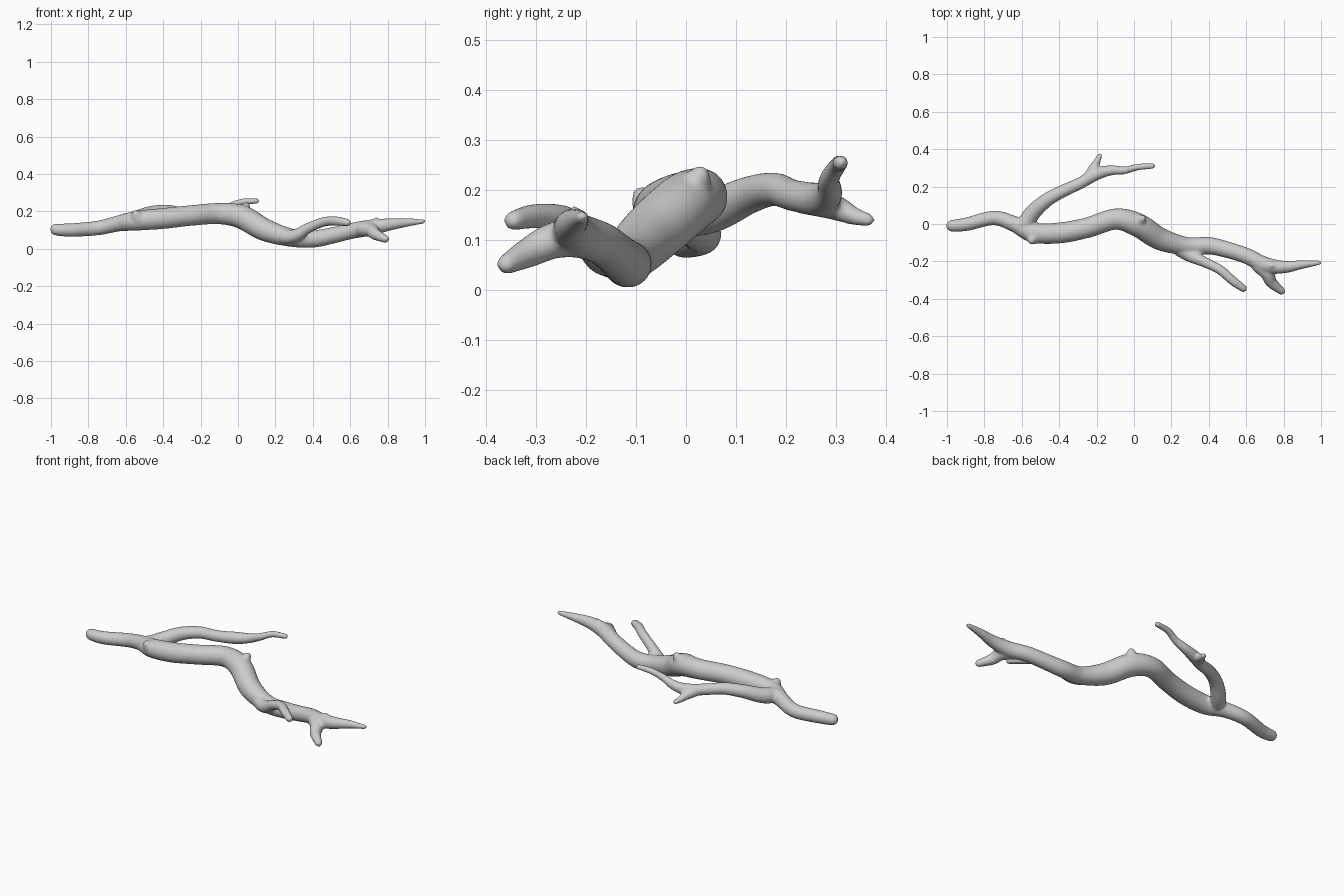
import bpy, bmesh, math
from mathutils import Vector

SIDES, STEPS = 20, 12


def catmull(a, b, c, d, t):
    return 0.5 * (2 * b + (c - a) * t + (2 * a - 5 * b + 4 * c - d) * t * t
                  + (3 * b - a - 3 * c + d) * t ** 3)


def limb(bm, pts):
    """Sweep a round-ended tube through (x, y, z, radius) points."""
    p = [Vector(q) for q in pts]
    p = [2 * p[0] - p[1]] + p + [2 * p[-1] - p[-2]]
    path = [catmull(*p[i:i + 4], s / STEPS)
            for i in range(len(p) - 3) for s in range(STEPS)] + [p[-2]]
    pos = [q.xyz for q in path]
    dist = [0.0]
    for a, b in zip(pos, pos[1:]):
        dist.append(dist[-1] + (b - a).length)
    rings = []
    for i, c in enumerate(pos):
        tangent = (pos[min(i + 1, len(pos) - 1)] - pos[max(i - 1, 0)]).normalized()
        side = tangent.cross(Vector((0, 0, 1))).normalized()
        up = side.cross(tangent)
        r = path[i].w
        d = min(dist[i], dist[-1] - dist[i]) / r
        r *= max(0.15, math.sqrt(max(0, 1 - (1 - min(d, 1)) ** 2)))
        rings.append([bm.verts.new(c + r * (math.cos(t) * side + math.sin(t) * up))
                      for t in (2 * math.pi * k / SIDES for k in range(SIDES))])
    for a, b in zip(rings, rings[1:]):
        for k in range(SIDES):
            n = (k + 1) % SIDES
            bm.faces.new((a[k], a[n], b[n], b[k]))
    bm.faces.new(rings[0][::-1])
    bm.faces.new(rings[-1])


bm = bmesh.new()
# Main stem
limb(bm, [(-1.005, -.012, .105, .03), (-.9, -.002, .1, .036), (-.75, .032, .111, .039),
          (-.64, .0, .135, .043), (-.54, -.046, .15, .053), (-.4, -.048, .162, .056),
          (-.25, -.02, .178, .055), (-.1, .026, .188, .057), (.02, -.005, .17, .064),
          (.14, -.08, .103, .061), (.28, -.118, .06, .049), (.4, -.116, .053, .047),
          (.5, -.138, .07, .044), (.6, -.17, .094, .043), (.7, -.218, .112, .043),
          (.8, -.23, .128, .034), (.9, -.217, .14, .023), (1.005, -.206, .147, .011)])
# Long rear branch
limb(bm, [(-.6, -.04, .145, .045), (-.55, .05, .158, .044), (-.47, .125, .19, .038),
          (-.38, .176, .202, .034), (-.29, .217, .189, .032), (-.2, .268, .182, .034),
          (-.12, .287, .195, .027), (-.05, .287, .222, .021), (.02, .304, .25, .018),
          (.115, .311, .256, .015)])
# Rear twig
limb(bm, [(-.25, .24, .183, .03), (-.215, .3, .165, .026), (-.195, .34, .147, .018),
          (-.178, .378, .138, .013)])
# Arching front branch
limb(bm, [(.22, -.115, .065, .045), (.3, -.168, .068, .036), (.38, -.205, .113, .028),
          (.46, -.245, .144, .026), (.53, -.305, .148, .025), (.602, -.357, .136, .019)])
# Forked front twig
limb(bm, [(.64, -.2, .105, .04), (.71, -.262, .1, .037), (.735, -.312, .077, .031),
          (.805, -.372, .045, .018)])
# Knots and broken stubs
limb(bm, [(-.5, -.05, .15, .05), (-.535, -.07, .168, .043), (-.555, -.102, .203, .012)])
limb(bm, [(-.02, -.01, .17, .06), (.02, .01, .195, .042), (.055, .037, .246, .014)])
limb(bm, [(-.63, -.01, .14, .04), (-.605, .0, .155, .03), (-.6, -.005, .192, .016)])
limb(bm, [(.68, -.21, .11, .035), (.73, -.22, .135, .025), (.745, -.225, .168, .014)])

mesh = bpy.data.meshes.new("branch")
bm.to_mesh(mesh)
bm.free()
branch = bpy.data.objects.new("branch", mesh)
bpy.context.collection.objects.link(branch)

# Fuse the limbs and soften the joints
fuse = branch.modifiers.new("fuse", 'REMESH')
fuse.mode = 'VOXEL'
fuse.voxel_size = .007
fuse.use_smooth_shade = True
soft = branch.modifiers.new("soften", 'SMOOTH')
soft.factor = .5
soft.iterations = 8
